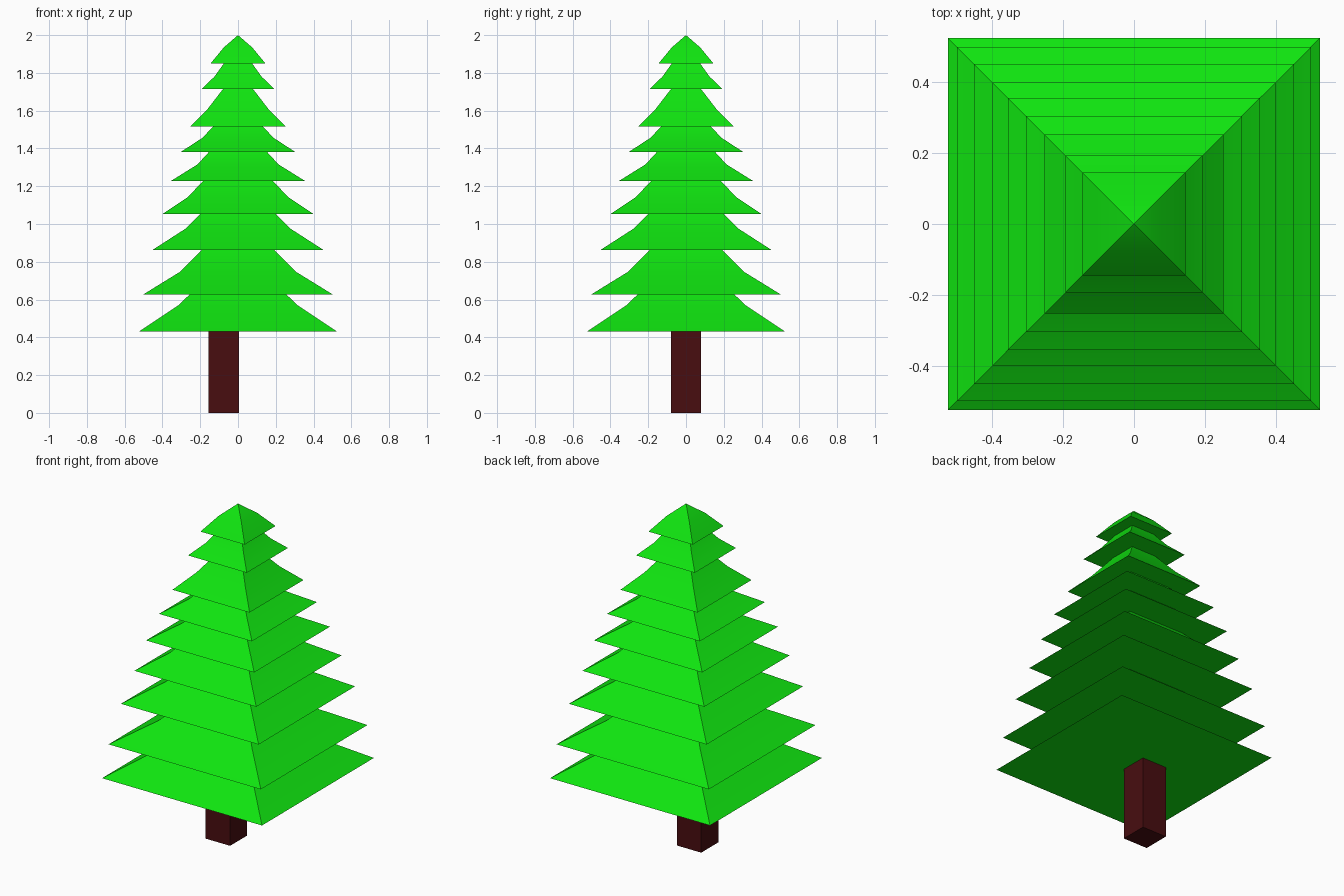
import bpy, bmesh
from math import radians

if "Cube" in bpy.data.objects:
    bpy.data.objects.remove(bpy.data.objects["Cube"])


def material(name, color):
    m = bpy.data.materials.new(name)
    m.diffuse_color = (*color, 1)
    m.use_nodes = True
    m.node_tree.nodes["Principled BSDF"].inputs["Base Color"].default_value = m.diffuse_color
    return m


def finish(name, bm, mat):
    bmesh.ops.recalc_face_normals(bm, faces=bm.faces)
    me = bpy.data.meshes.new(name)
    bm.to_mesh(me)
    bm.free()
    me.materials.append(mat)
    ob = bpy.data.objects.new(name, me)
    bpy.context.collection.objects.link(ob)
    return ob


green = material("needles", (0.005, 0.78, 0.005))
brown = material("bark", (0.065, 0.004, 0.005))

# Branch tiers: half-width and height at the rim, the bend and the neck
tiers = [
    ((0.525, 0.43), (0.315, 0.57), (0.255, 0.628)),
    ((0.50, 0.628), (0.307, 0.747), (0.19, 0.863)),
    ((0.452, 0.863), (0.28, 0.974), (0.20, 1.053)),
    ((0.40, 1.053), (0.265, 1.143), (0.185, 1.228)),
    ((0.355, 1.228), (0.215, 1.315), (0.155, 1.38)),
    ((0.305, 1.38), (0.19, 1.455), (0.13, 1.517)),
    ((0.253, 1.517), (0.16, 1.61), (0.08, 1.714)),
    ((0.193, 1.714), (0.125, 1.78), (0.075, 1.85)),
    ((0.145, 1.85), (0.075, 1.935)),
]

# Foliage: square rings stacked along the zigzag profile, closed at both ends
bm = bmesh.new()
rings = [[bm.verts.new((sx * r, sy * r, z))
          for sx, sy in ((-1, -1), (1, -1), (1, 1), (-1, 1))]
         for tier in tiers for r, z in tier]
bm.faces.new(rings[0])
for a, b in zip(rings, rings[1:]):
    for i in range(4):
        j = (i + 1) % 4
        bm.faces.new((a[i], a[j], b[j], b[i]))
tip = bm.verts.new((0, 0, 2.0))
for i in range(4):
    bm.faces.new((rings[-1][i], rings[-1][(i + 1) % 4], tip))
foliage = finish("foliage", bm, green)
bpy.context.view_layer.objects.active = foliage
foliage.select_set(True)
bpy.ops.object.shade_smooth_by_angle(angle=radians(30))

# Trunk: square post set slightly to the left
bm = bmesh.new()
bmesh.ops.create_cube(bm, size=1)
bmesh.ops.scale(bm, vec=(0.16, 0.16, 0.44), verts=bm.verts)
bmesh.ops.translate(bm, vec=(-0.076, 0, 0.22), verts=bm.verts)
finish("trunk", bm, brown)
